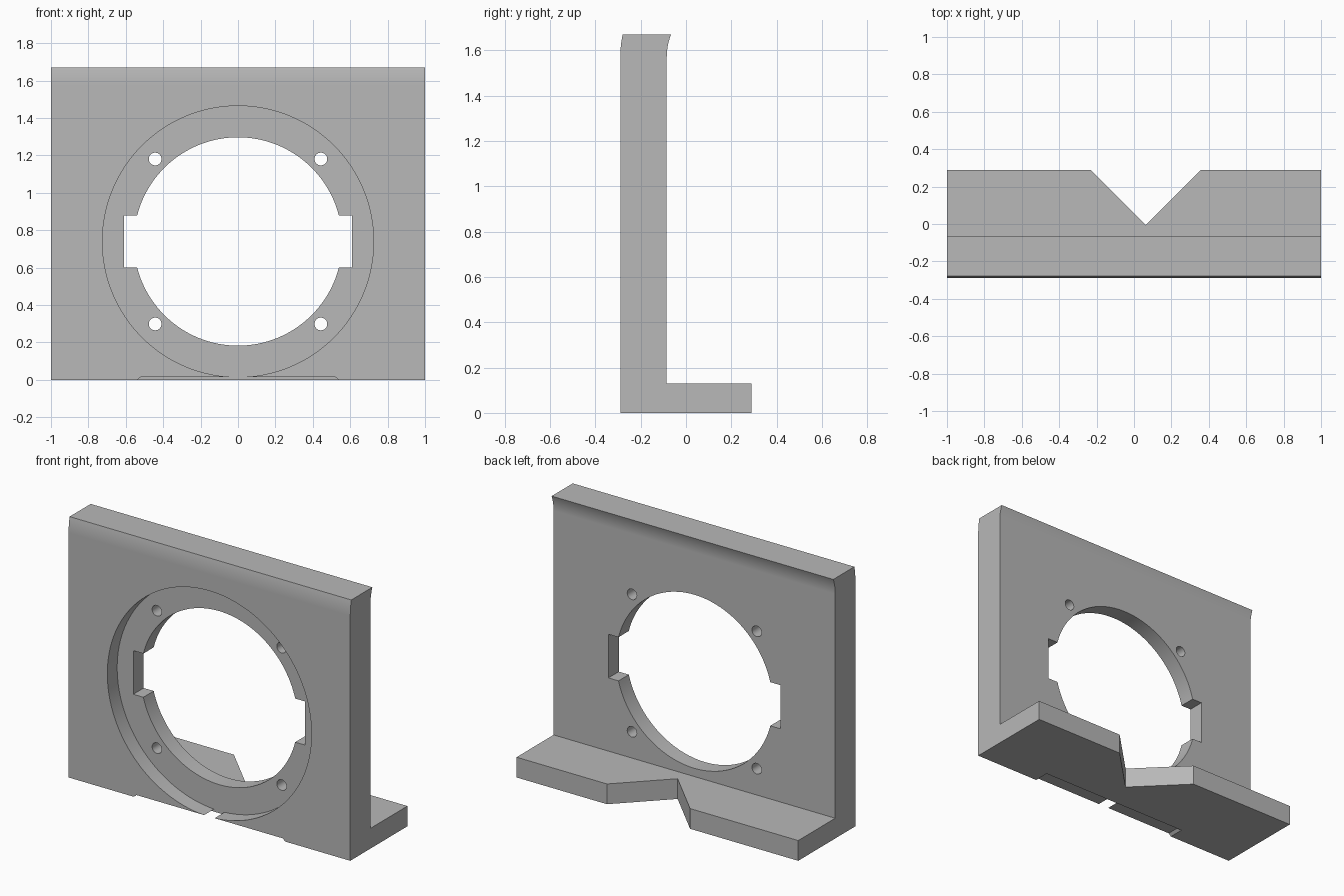
import bpy, bmesh, math
from mathutils import Matrix, Vector

if "Cube" in bpy.data.objects:
    bpy.data.objects.remove(bpy.data.objects["Cube"])

FRONT, BACK, REAR = -0.29, -0.085, 0.29
HEIGHT, BASE_TOP = 1.67, 0.13
BORE_Z, POCKET_FLOOR = 0.74, -0.19

grey = bpy.data.materials.new("plain grey")
grey.use_nodes = True
grey.diffuse_color = (0.48, 0.48, 0.48, 1)
grey.node_tree.nodes["Principled BSDF"].inputs["Base Color"].default_value = grey.diffuse_color


def prism(name, points, extrude):
    """Extrude a closed 3D outline along a vector."""
    bm = bmesh.new()
    face = bm.faces.new([bm.verts.new(p) for p in points])
    new = bmesh.ops.extrude_face_region(bm, geom=[face])["geom"]
    bmesh.ops.translate(bm, vec=Vector(extrude),
                        verts=[v for v in new if isinstance(v, bmesh.types.BMVert)])
    bmesh.ops.recalc_face_normals(bm, faces=bm.faces)
    mesh = bpy.data.meshes.new(name)
    bm.to_mesh(mesh)
    bm.free()
    obj = bpy.data.objects.new(name, mesh)
    bpy.context.collection.objects.link(obj)
    return obj


def disc_cutter(name, x, z, radius, y0, y1, sides):
    points = [(x + radius * math.cos(math.tau * i / sides), y0,
               z + radius * math.sin(math.tau * i / sides)) for i in range(sides)]
    return prism(name, points, (0, y1 - y0, 0))


def cut(target, cutter):
    cutter.hide_render = True
    mod = target.modifiers.new("cut", "BOOLEAN")
    mod.operation, mod.solver, mod.object = "DIFFERENCE", "EXACT", cutter
    bpy.context.view_layer.objects.active = target
    bpy.ops.object.modifier_apply(modifier=mod.name)
    bpy.data.objects.remove(cutter)


# L-shaped side profile; both faces bend backwards around one centre at the top
bend_z, bend_y, steps = 1.57, 0.185, 8


def bend(face_y):
    radius = bend_y - face_y
    rows = [(HEIGHT - bend_z) * i / steps for i in range(steps + 1)]
    return [(-1, bend_y - math.sqrt(radius ** 2 - d ** 2), bend_z + d) for d in rows]


profile = [(-1, REAR, 0), (-1, REAR, BASE_TOP), (-1, BACK, BASE_TOP)]
profile += bend(BACK) + bend(FRONT)[::-1] + [(-1, FRONT, 0)]
bracket = prism("mounting_bracket", profile, (2, 0, 0))
bracket.data.materials.append(grey)

# V notch in the base
apex, reach = -0.005, 0.4
cut(bracket, prism("notch_cutter", [(0.063, apex, -0.1), (0.063 + reach, apex + reach, -0.1),
                                    (0.063 - reach, apex + reach, -0.1)], (0, 0, 0.4)))

# Front pocket, through bore and side slots
cut(bracket, disc_cutter("pocket_cutter", 0, BORE_Z, 0.725, -0.5, POCKET_FLOOR, 128))
cut(bracket, disc_cutter("bore_cutter", 0, BORE_Z, 0.557, -0.5, 0.1, 128))
cut(bracket, prism("slot_cutter", [(x, -0.5, BORE_Z + z) for x, z in
                                   ((-0.61, -0.14), (0.61, -0.14), (0.61, 0.14), (-0.61, 0.14))],
                   (0, 0.6, 0)))

# Four screw holes
for sx in (-1, 1):
    for sz in (-1, 1):
        cut(bracket, disc_cutter("screw_cutter", sx * 0.443, BORE_Z + sz * 0.441,
                                 0.034, -0.5, 0.1, 32))

# Shallow relief under the front edge
cut(bracket, prism("relief_cutter", [(x, -0.5, z) for x, z in
                                     ((-0.56, -0.02), (0.56, -0.02), (0.52, 0.016), (-0.52, 0.016))],
                   (0, 0.5 + POCKET_FLOOR, 0)))

# Smooth curved walls, crisp edges
bpy.ops.object.select_all(action="DESELECT")
bracket.select_set(True)
bpy.context.view_layer.objects.active = bracket
bpy.ops.object.shade_smooth_by_angle(angle=math.radians(30))
weighted = bracket.modifiers.new("even_shading", "WEIGHTED_NORMAL")
weighted.keep_sharp = True
